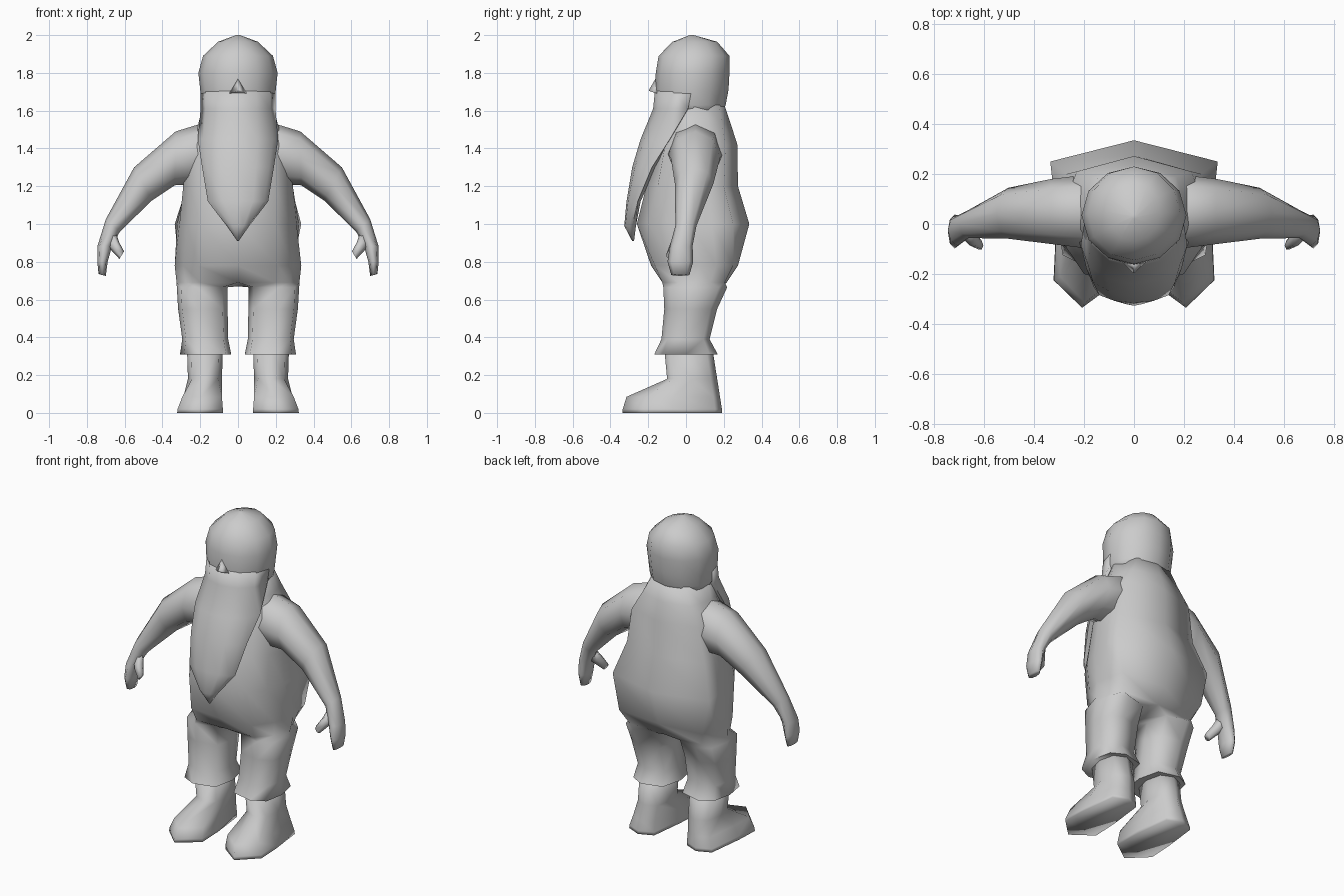
import bpy, bmesh, math

if "Cube" in bpy.data.objects:
    bpy.data.objects.remove(bpy.data.objects["Cube"])

grey = bpy.data.materials.new("plain grey")
grey.diffuse_color = (0.6, 0.6, 0.6, 1)
grey.use_nodes = True
grey.node_tree.nodes["Principled BSDF"].inputs["Base Color"].default_value = grey.diffuse_color


def finish(name, bm, angle):
    """Weld, fix normals, make the object and shade it."""
    bmesh.ops.remove_doubles(bm, verts=bm.verts, dist=0.0005)
    bmesh.ops.recalc_face_normals(bm, faces=bm.faces)
    mesh = bpy.data.meshes.new(name)
    bm.to_mesh(mesh)
    bm.free()
    mesh.materials.append(grey)
    obj = bpy.data.objects.new(name, mesh)
    bpy.context.collection.objects.link(obj)
    bpy.ops.object.select_all(action='DESELECT')
    obj.select_set(True)
    bpy.context.view_layer.objects.active = obj
    bpy.ops.object.shade_smooth_by_angle(angle=math.radians(angle))
    return obj


def skin(bm, rings, cap_first=True, cap_last=True):
    """Skin a tube over rings of points."""
    loops = [[bm.verts.new(p) for p in ring] for ring in rings]
    n = len(loops[0])
    for a, b in zip(loops, loops[1:]):
        for i in range(n):
            j = (i + 1) % n
            bm.faces.new((a[i], a[j], b[j], b[i]))
    if cap_first:
        bm.faces.new(loops[0])
    if cap_last:
        bm.faces.new(loops[-1])


def loft(name, rings, angle=100):
    bm = bmesh.new()
    skin(bm, rings)
    return finish(name, bm, angle)


def mirrored(half, z):
    """Complete a half outline that starts and ends on the centre line."""
    full = half + [(-x, y) for x, y in reversed(half[1:-1])]
    return [(x, y, z) for x, y in full]


def tube(name, side, path, n=8):
    """Limb along (outer x, outer z, inner x, inner z, y, half depth)."""
    rings = []
    for xo, zo, xi, zi, y, ry in path:
        ring = []
        for k in range(n):
            c, s = math.cos(2 * math.pi * k / n), math.sin(2 * math.pi * k / n)
            ring.append((side * ((xo + xi) / 2 + c * (xo - xi) / 2), y + s * ry,
                         (zo + zi) / 2 + c * (zo - zi) / 2))
        rings.append(ring)
    return loft(name, rings)


def between(a, b, k=1.06):
    """Midpoint pushed outward a little to round the outline."""
    return ((a[0] + b[0]) / 2 * k, (a[1] + b[1]) / 2 * k)


# Body: round belly and wide seat, splitting into two trouser legs
body = [
    (.69, .215, (.25, .205), (.325, .05), (.20, -.125), -.12),
    (.78, .275, (.29, .25), (.335, .07), (.21, -.165), -.185),
    (1.0, .335, (.335, .25), (.31, .02), (.20, -.20), -.26),
    (1.2, .275, (.27, .20), (.29, .03), (.20, -.15), -.21),
    (1.42, .272, (.23, .21), (.285, .05), (.19, -.11), -.14),
    (1.53, .237, (.17, .19), (.21, .05), (.16, -.08), -.10),
    (1.63, .203, (.12, .175), (.185, .04), (.13, -.06), -.08)]
body = [(z, [(0, yb), bc, between(bc, s, 1.0), s, between(s, fc), fc, (0, yf)])
        for z, yb, bc, s, fc, yf in body]
bm = bmesh.new()
skin(bm, [mirrored(half, z) for z, half in body], cap_first=False)
z, half = body[0]
hips = [(x, y, z) for x, y in half] + [(0, .04, .67)]
# Leg sections: height, inner and outer side, front and back depth
sections = [(.665, .055, .324, -.12, .218), (.55, .055, .317, -.115, .165),
            (.39, .052, .295, -.13, .125), (.31, .036, .307, -.168, .168)]
outline = [(.12, .9), (.6, 1), (.9, .87), (1, .5), (.92, .13), (.6, 0), (.1, .1), (0, .5)]
for side in (1, -1):
    rings = [hips] + [[(x0 + (x1 - x0) * u, y0 + (y1 - y0) * v, z) for u, v in outline]
                      for z, x0, x1, y0, y1 in sections]
    skin(bm, [[(side * x, y, z) for x, y, z in r] for r in rings], cap_first=False)
finish("torso_and_trousers", bm, 100)

# Head
skull = [(1.58, .175, -.09, .19), (1.63, .195, -.155, .21),
         (1.71, .20, -.165, .225), (1.80, .21, -.16, .23),
         (1.89, .185, -.145, .23), (1.965, .105, -.07, .165),
         (2.0, .01, .02, .04)]
loft("head", [[(math.sin(t) * w, (yf + yb) / 2 + math.cos(t) * (yb - yf) / 2, z)
               for t in [2 * math.pi * i / 12 for i in range(12)]]
              for z, w, yf, yb in skull])

# Small nose fading into the brow
loft("nose", [[(-.05, -.15, 1.69), (.05, -.15, 1.69), (0, -.155, 1.78)],
              [(-.003, -.197, 1.705), (.003, -.197, 1.705), (0, -.195, 1.712)]], 180)

# Long pointed beard: height, half width, front, edge and back depth
beard = [(1.71, .198, -.164, .03, .05), (1.61, .198, -.174, .01, .04),
         (1.45, .213, -.24, -.085, -.06), (1.30, .19, -.285, -.18, -.16),
         (1.12, .16, -.315, -.255, -.24), (.99, .06, -.327, -.285, -.265),
         (.91, .004, -.285, -.28, -.275)]
arc = [math.radians(a) for a in (0, 30, 60, 90)]
loft("beard", [mirrored([(w * math.sin(t), ye + (yf - ye) * math.cos(t)) for t in arc]
                        + [(0, yb)], z) for z, w, yf, ye, yb in beard])

# Boot outlines as fractions of width and length, starting at the toe
shaft = [(.5, 0), (.88, .13), (1, .5), (.88, .87), (.5, 1), (.12, .87), (0, .5), (.12, .13)]
sole = [(.53, 0), (1, .21), (.97, .5), (.86, .93), (.5, 1), (.14, .93), (.03, .5), (0, .18)]
boot = [(.34, .08, .27, -.115, .14, shaft), (.18, .085, .265, -.10, .165, shaft),
        (.085, .085, .295, -.315, .18, sole), (.02, .08, .32, -.335, .19, sole),
        (0, .08, .322, -.335, .19, sole)]

for side, tag in ((1, "left"), (-1, "right")):
    # Sleeve and forearm tapering to the wrist, then the closed hand
    tube("arm_" + tag, side, [
        (.08, 1.50, .10, 1.27, .05, .11), (.20, 1.53, .22, 1.21, .05, .145),
        (.33, 1.49, .335, 1.205, .05, .13), (.55, 1.30, .455, 1.125, .043, .102),
        (.70, 1.025, .625, .96, .0, .056), (.745, .88, .665, .89, -.025, .06),
        (.745, .80, .69, .80, -.03, .068), (.738, .735, .70, .725, -.03, .048)])
    tube("thumb_" + tag, side, [
        (.65, .965, .705, .90, -.02, .035), (.63, .905, .67, .86, -.055, .034),
        (.603, .855, .628, .815, -.085, .02)], 6)

    # Boot with a long, blunt-pointed toe
    loft("boot_" + tag, [[(side * (x0 + (x1 - x0) * u), y0 + (y1 - y0) * v, z)
                          for u, v in shape]
                         for z, x0, x1, y0, y1, shape in boot], 180)
